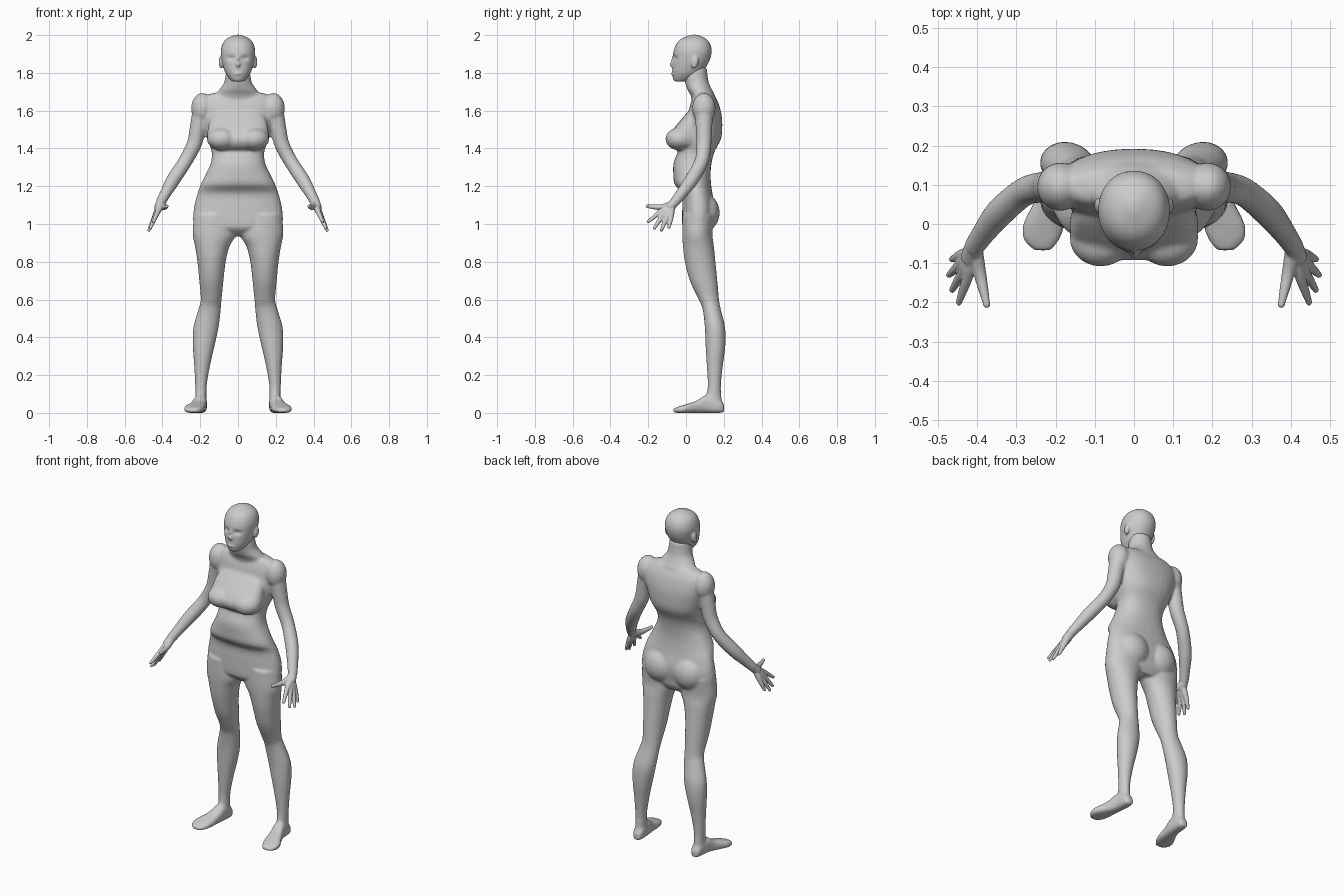
import bpy, bmesh, math
from mathutils import Vector, Matrix

skin = bpy.data.materials.new("plain grey")
skin.diffuse_color = (0.6, 0.6, 0.6, 1)
BOTH, MID = (1, -1), (1,)


def refine(rows, n=5):
    """Catmull-Rom interpolation between section rows."""
    out = []
    for i in range(len(rows) - 1):
        p = [rows[max(0, min(len(rows) - 1, i + k))] for k in (-1, 0, 1, 2)]
        for s in range(n):
            t = s / n
            out.append([0.5 * (2 * b + (c - a) * t + (2 * a - 5 * b + 4 * c - d) * t * t
                        + (3 * b - a - 3 * c + d) * t ** 3) for a, b, c, d in zip(*p)])
    return out + [list(rows[-1])]


def skin_rings(bm, rings):
    vs = [[bm.verts.new(p) for p in r] for r in rings]
    n = len(vs[0])
    for a, b in zip(vs, vs[1:]):
        for i in range(n):
            bm.faces.new((a[i], a[(i + 1) % n], b[(i + 1) % n], b[i]))
    bm.faces.new(vs[0][::-1])
    bm.faces.new(vs[-1])


def loft(bm, rows, sides=MID, axis='z', power=2.3, n=32):
    """rows: (position on axis, centre x, half width, low, high)."""
    for s in sides:
        rings = []
        for t, cx, hw, lo, hi in refine(rows):
            ring = []
            for i in range(n):
                a = math.tau * i / n
                c, d = math.cos(a), math.sin(a)
                u = math.copysign(abs(c) ** (2 / power), c)
                v = math.copysign(abs(d) ** (2 / power), d)
                x, w = s * (cx + hw * u), (lo + hi) / 2 + (hi - lo) / 2 * v
                ring.append((x, w, t) if axis == 'z' else (x, t, w))
            rings.append(ring)
        skin_rings(bm, rings)


def tube(bm, rows, sides=BOTH, n=20):
    """rows: (x, y, z, radius) along a limb."""
    pts = refine(rows)
    for s in sides:
        rings = []
        for i, (x, y, z, r) in enumerate(pts):
            a, b = pts[max(i - 1, 0)], pts[min(i + 1, len(pts) - 1)]
            d = (Vector(b[:3]) - Vector(a[:3])).normalized()
            u = d.cross(Vector((0, 1, 0.3))).normalized()
            v = d.cross(u)
            ring = [Vector((x, y, z)) + r * (u * math.cos(math.tau * k / n)
                    + v * math.sin(math.tau * k / n)) for k in range(n)]
            rings.append([(s * p.x, p.y, p.z) for p in ring])
        skin_rings(bm, rings)


def ball(bm, c, r, sides=BOTH, tilt=0):
    for s in sides:
        m = (Matrix.Translation((s * c[0], c[1], c[2])) @ Matrix.Rotation(tilt, 4, 'X')
             @ Matrix.Diagonal((*r, 1)))
        bmesh.ops.create_uvsphere(bm, u_segments=24, v_segments=14, radius=1, matrix=m)


def fuse(bm, name, voxel, smooth):
    """Melt overlapping parts into one smooth surface."""
    bmesh.ops.recalc_face_normals(bm, faces=bm.faces)
    me = bpy.data.meshes.new(name)
    bm.to_mesh(me)
    bm.free()
    ob = bpy.data.objects.new(name, me)
    bpy.context.collection.objects.link(ob)
    rm = ob.modifiers.new("melt", 'REMESH')
    rm.mode, rm.voxel_size = 'VOXEL', voxel
    sm = ob.modifiers.new("soften", 'SMOOTH')
    sm.factor, sm.iterations = 0.5, smooth
    bpy.context.view_layer.update()
    done = bpy.data.meshes.new_from_object(ob.evaluated_get(bpy.context.evaluated_depsgraph_get()))
    ob.modifiers.clear()
    ob.data = done
    done.materials.clear()
    done.materials.append(skin)
    for p in done.polygons:
        p.use_smooth = True
        p.material_index = 0
    return ob


# --- body: torso, bust, neck, legs, feet, arms ---
bm = bmesh.new()
loft(bm, [(.935, 0, .10, .03, .12), (.97, 0, .19, -.01, .14), (1.0, 0, .235, -.02, .145),
          (1.08, 0, .234, -.02, .155), (1.16, 0, .215, -.022, .14), (1.21, 0, .197, -.06, .133),
          (1.26, 0, .172, -.067, .13), (1.32, 0, .145, -.066, .135), (1.38, 0, .139, -.045, .15),
          (1.45, 0, .162, -.03, .185), (1.52, 0, .18, -.01, .192), (1.58, 0, .195, .01, .188),
          (1.64, 0, .2, .025, .172), (1.68, 0, .17, .04, .15), (1.695, 0, .12, .05, .14)])
# bust
loft(bm, [(1.39, 0, .08, -.045, .06), (1.41, 0, .14, -.078, .08), (1.45, 0, .163, -.093, .08),
          (1.5, 0, .16, -.068, .08), (1.56, 0, .145, -.02, .08), (1.6, 0, .11, .015, .08)], power=2.6)
ball(bm, (.085, -.035, 1.45), (.08, .074, .06))
# neck and shoulder slope
loft(bm, [(1.62, 0, .15, .04, .165), (1.68, 0, .122, .025, .153), (1.71, 0, .1, .008, .138),
          (1.745, 0, .075, -.004, .122), (1.78, 0, .067, -.01, .115), (1.83, 0, .06, 0, .11)], power=2)
# buttocks
ball(bm, (.095, .098, 1.06), (.1, .08, .1))
# legs
loft(bm, [(1.05, .125, .108, -.018, .15), (.95, .125, .115, -.02, .14), (.88, .136, .091, -.016, .148),
          (.8, .14, .075, -.006, .156), (.7, .141, .064, .02, .166), (.6, .142, .055, .067, .175),
          (.55, .15, .059, .088, .184), (.45, .17, .067, .1, .207), (.35, .182, .057, .104, .208),
          (.25, .19, .042, .11, .195), (.15, .196, .031, .115, .185), (.09, .196, .029, .108, .187),
          (.03, .197, .03, .1, .195)], BOTH, power=2)
# feet
loft(bm, [(.202, .195, .018, .005, .04), (.18, .195, .03, 0, .07), (.11, .2, .035, 0, .095),
          (.06, .212, .041, 0, .066), (0, .23, .053, 0, .046), (-.04, .236, .046, 0, .033),
          (-.068, .233, .022, .003, .022)], BOTH, 'y', 2.8)
# shoulders and arms
ball(bm, (.188, .095, 1.612), (.06, .062, .082))
tube(bm, [(.192, .095, 1.6, .05), (.214, .095, 1.5, .043), (.233, .094, 1.42, .04),
          (.28, .082, 1.33, .037), (.342, .03, 1.235, .037), (.385, -.025, 1.16, .03),
          (.412, -.065, 1.11, .026)])
fuse(bm, "body", .008, 4)

# --- head: skull, nose, lips, ears ---
bm = bmesh.new()
loft(bm, [(1.755, 0, .03, -.06, 0), (1.77, 0, .046, -.069, .05), (1.8, 0, .067, -.073, .085),
          (1.84, 0, .081, -.072, .112), (1.88, 0, .089, -.07, .13), (1.92, 0, .091, -.065, .136),
          (1.96, 0, .079, -.047, .125), (1.985, 0, .054, -.018, .1), (2.002, 0, .012, .03, .06)], power=2.1)
ball(bm, (0, -.064, 1.845), (.015, .023, .018), MID)
ball(bm, (0, -.063, 1.865), (.009, .016, .03), MID)
ball(bm, (0, -.063, 1.795), (.026, .016, .01), MID)
ball(bm, (.09, .047, 1.857), (.012, .019, .034), BOTH, -.2)
head = fuse(bm, "head", .006, 2)
# eye sockets pressed into the face
for v in head.data.vertices:
    if v.co.y < 0:
        d = ((abs(v.co.x) - .036) / .02) ** 2 + ((v.co.z - 1.878) / .013) ** 2
        v.co.y += .011 * math.exp(-d)

# --- hands: palm, fingers, thumb ---
bm = bmesh.new()
tube(bm, [(.4, -.045, 1.135, .025), (.412, -.07, 1.105, .025), (.42, -.09, 1.085, .024)])
fingers = [((.425, -.137, 1.064), (.447, -.2, 1.012)), ((.437, -.124, 1.045), (.464, -.168, .977)),
           ((.443, -.103, 1.033), (.472, -.13, .967)), ((.443, -.08, 1.032), (.464, -.09, .982))]
for k, t in fingers:
    wrist, k, t = Vector((.412, -.075, 1.1)), Vector(k), Vector(t)
    m = (k + t) / 2
    tube(bm, [(*wrist, .019), (*wrist.lerp(k, .6), .017), (*k, .0135), (*m, .0115), (*t, .008)])
    ball(bm, t, (.0085, .0085, .0085))
tube(bm, [(.405, -.07, 1.105, .02), (.395, -.12, 1.09, .017), (.385, -.165, 1.09, .013),
          (.376, -.205, 1.094, .009)])
ball(bm, (.376, -.205, 1.094), (.0095, .0095, .0095))
fuse(bm, "hands", .004, 2)
